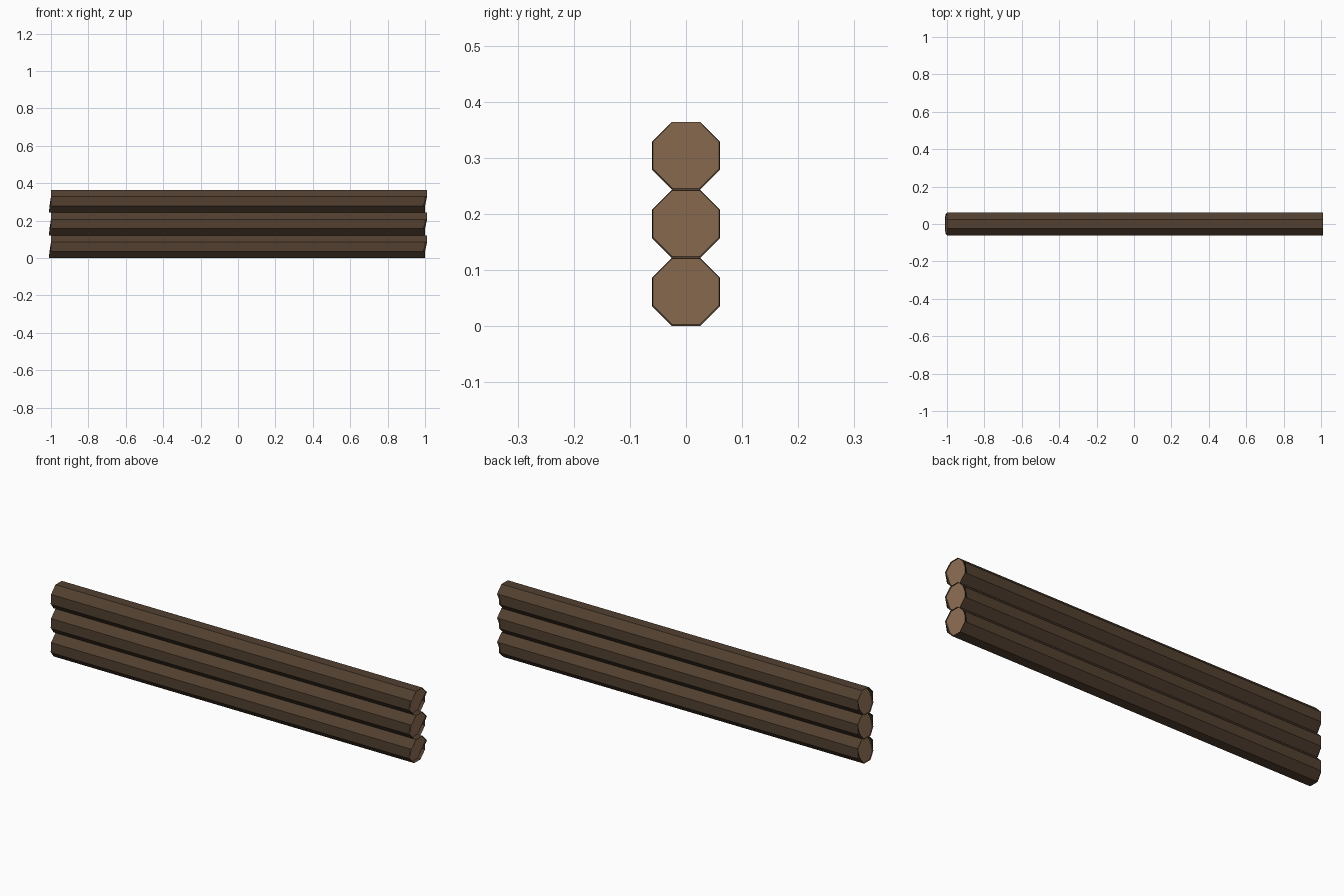
import bpy, bmesh, math

if "Cube" in bpy.data.objects:
    bpy.data.objects.remove(bpy.data.objects["Cube"])

def material(name, rgb):
    m = bpy.data.materials.new(name)
    lin = [((c / 255 + 0.055) / 1.055) ** 2.4 for c in rgb]
    m.diffuse_color = (*lin, 1)
    m.use_nodes = True
    m.node_tree.nodes["Principled BSDF"].inputs["Base Color"].default_value = m.diffuse_color
    return m

bark = material("dark bark", (82, 64, 48))
wood = material("cut wood", (150, 117, 88))

HALF = 0.0607      # octagon half height
LENGTH = 2.0

def log(name, z):
    bm = bmesh.new()
    # octagonal prism with flats at top and bottom, laid along x
    bmesh.ops.create_cone(bm, cap_ends=True, segments=8,
                          radius1=HALF / math.cos(math.pi / 8),
                          radius2=HALF / math.cos(math.pi / 8), depth=LENGTH)
    # make the flats face the axes if they do not already
    if max(v.co.x for v in bm.verts) > HALF * 1.01:
        for v in bm.verts:
            c, s = math.cos(math.pi / 8), math.sin(math.pi / 8)
            v.co.x, v.co.y = v.co.x * c - v.co.y * s, v.co.x * s + v.co.y * c
    for v in bm.verts:
        v.co.x, v.co.y, v.co.z = v.co.z, v.co.x, v.co.y
    # bark rim, then a slightly sunken cut-wood face on each end
    caps = [f for f in bm.faces if len(f.verts) == 8]
    bmesh.ops.inset_individual(bm, faces=caps, thickness=0.011)
    bmesh.ops.inset_individual(bm, faces=caps, thickness=0.002, depth=-0.005)
    for f in caps:
        f.material_index = 1
    bmesh.ops.recalc_face_normals(bm, faces=bm.faces)
    me = bpy.data.meshes.new(name)
    bm.to_mesh(me)
    bm.free()
    me.materials.append(bark)
    me.materials.append(wood)
    ob = bpy.data.objects.new(name, me)
    ob.location.z = z
    bpy.context.collection.objects.link(ob)

# stack of three logs
for i, n in enumerate(("bottom_log", "middle_log", "top_log")):
    log(n, HALF * (2 * i + 1))
